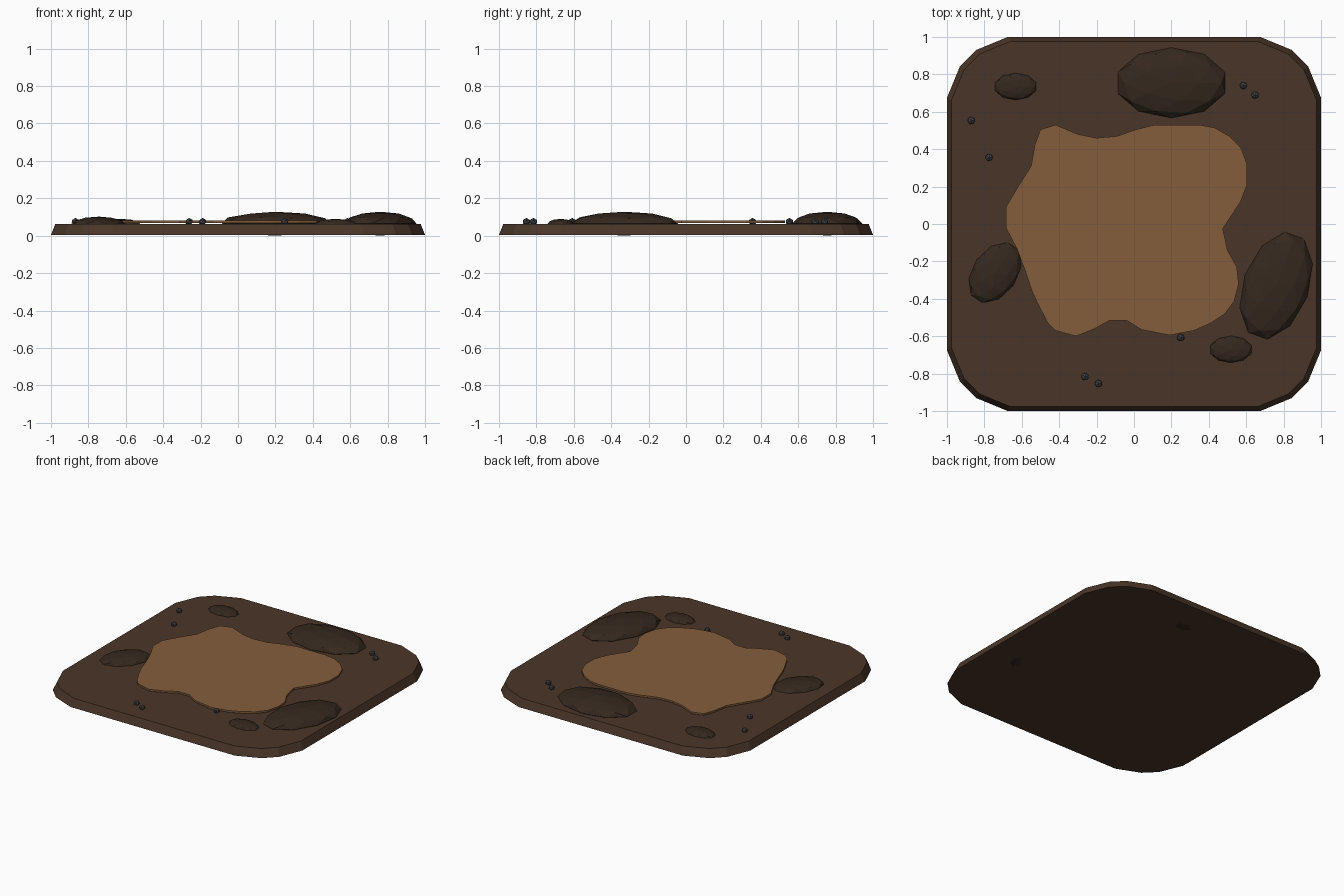
import bpy, bmesh
from math import radians
from mathutils import Matrix

if "Cube" in bpy.data.objects:
    bpy.data.objects.remove(bpy.data.objects["Cube"])


def material(name, rgb):
    m = bpy.data.materials.new(name)
    m.diffuse_color = (*rgb, 1)
    m.use_nodes = True
    m.node_tree.nodes["Principled BSDF"].inputs["Base Color"].default_value = m.diffuse_color
    return m


SOIL = material("soil", (0.068, 0.036, 0.021))
SAND = material("dry_earth", (0.23, 0.11, 0.045))
CLOD = material("dark_soil", (0.035, 0.021, 0.013))
STONE = material("stone", (0.06, 0.06, 0.065))


def finish(bm, name, mat):
    bmesh.ops.recalc_face_normals(bm, faces=bm.faces)
    me = bpy.data.meshes.new(name)
    bm.to_mesh(me)
    bm.free()
    me.materials.append(mat)
    ob = bpy.data.objects.new(name, me)
    bpy.context.collection.objects.link(ob)


def slab(name, outline, z0, z1, mat, top=1.0):
    bm = bmesh.new()
    low = [bm.verts.new((x, y, z0)) for x, y in outline]
    high = [bm.verts.new((x * top, y * top, z1)) for x, y in outline]
    bm.faces.new(low[::-1])
    bm.faces.new(high)
    n = len(low)
    for i in range(n):
        j = (i + 1) % n
        bm.faces.new((low[i], low[j], high[j], high[i]))
    finish(bm, name, mat)


def lump(name, x, y, z, size, angle, mat, detail=2):
    bm = bmesh.new()
    m = (Matrix.Translation((x, y, z)) @ Matrix.Rotation(radians(angle), 4, 'Z')
         @ Matrix.Diagonal((*size, 1)))
    bmesh.ops.create_icosphere(bm, subdivisions=detail, radius=1, matrix=m)
    finish(bm, name, mat)


# Ground tile with chamfered corners and a tapered edge
corner = [(1, 0.675), (0.93, 0.845), (0.845, 0.93), (0.675, 1)]
outline = []
for k in range(4):
    for x, y in corner:
        for _ in range(k):
            x, y = -y, x
        outline.append((x, y))
slab("ground_tile", outline, 0.004, 0.062, SOIL, 0.977)

# Irregular bare patch in the middle
patch = [(-.42, .53), (-.30, .48), (-.20, .46), (-.09, .47), (.01, .505), (.11, .53),
         (.35, .53), (.43, .515), (.51, .47), (.57, .41), (.605, .32), (.605, .21),
         (.57, .12), (.475, -.025), (.50, -.14), (.55, -.23), (.56, -.32), (.535, -.415),
         (.485, -.48), (.41, -.53), (.32, -.57), (.19, -.595), (.04, -.565), (-.04, -.515),
         (-.13, -.515), (-.21, -.56), (-.31, -.60), (-.42, -.57), (-.46, -.53),
         (-.51, -.435), (-.545, -.36), (-.58, -.255), (-.625, -.135), (-.685, -.02),
         (-.685, .09), (-.62, .20), (-.55, .31), (-.53, .425), (-.50, .505)]
slab("bare_patch", patch[::-1], 0.067, 0.08, SAND)

# Flattened soil mounds: x, y, z, radii, turn
mounds = [(.20, .755, .064, (.30, .188, .064), 0),
          (.76, -.33, .064, (.30, .177, .064), 70),
          (-.743, -.26, .062, (.18, .12, .04), 55),
          (-.633, .735, .062, (.115, .072, .028), 0),
          (.518, -.67, .062, (.115, .072, .028), 0)]
for i, m in enumerate(mounds, 1):
    lump(f"soil_mound_{i}", *m, CLOD)

# Scattered pebbles
pebbles = [(-.87, .553), (-.775, .356), (.585, .741), (.647, .69),
           (.25, -.608), (-.262, -.816), (-.19, -.853)]
for i, (x, y) in enumerate(pebbles, 1):
    lump(f"pebble_{i}", x, y, .075, (.022, .022, .02), 0, STONE, 1)
